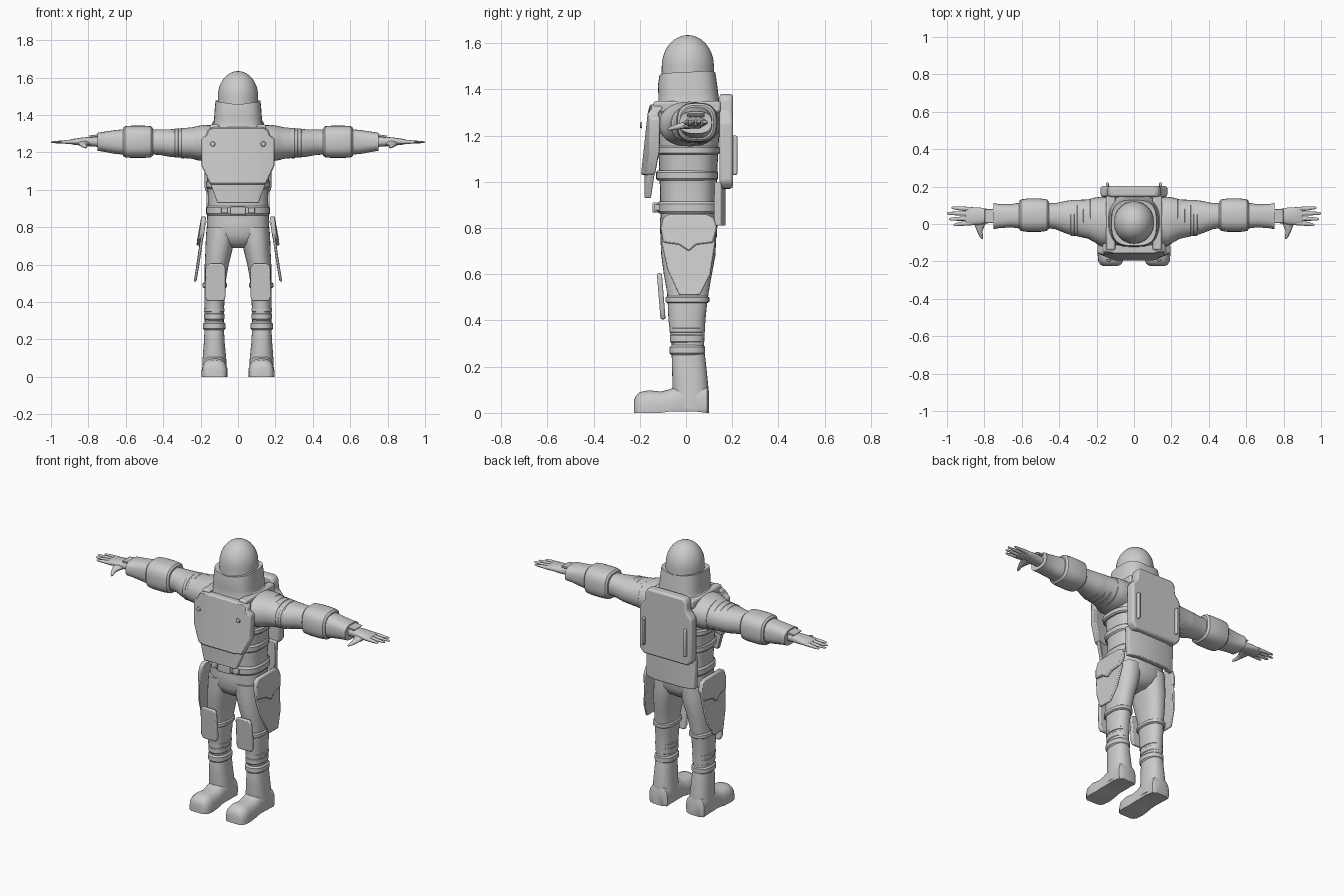
import bpy, bmesh, math
from mathutils import Vector

grey = bpy.data.materials.new("light grey")
grey.diffuse_color = (0.6, 0.6, 0.6, 1)


def finish(name, bm, mirror=False, bevel=0.0, angle=35):
    bmesh.ops.recalc_face_normals(bm, faces=bm.faces)
    me = bpy.data.meshes.new(name)
    bm.to_mesh(me)
    bm.free()
    me.materials.append(grey)
    ob = bpy.data.objects.new(name, me)
    bpy.context.collection.objects.link(ob)
    if bevel:
        b = ob.modifiers.new("bevel", 'BEVEL')
        b.width, b.segments, b.limit_method = bevel, 2, 'ANGLE'
    if mirror:
        ob.modifiers.new("mirror", 'MIRROR').use_mirror_merge = False
    bpy.ops.object.select_all(action='DESELECT')
    ob.select_set(True)
    bpy.context.view_layer.objects.active = ob
    bpy.ops.object.shade_smooth_by_angle(angle=math.radians(angle))
    return ob


def loft(name, axis, sections, e=2.0, mirror=False, n=32, fn=None, cap=True):
    """Skin rounded sections (t, centre u, centre v, radius u, radius v)."""
    bm, rings = bmesh.new(), []
    for t, cu, cv, ru, rv in sections:
        ring = []
        for i in range(n):
            a = 2 * math.pi * i / n
            c, s = math.cos(a), math.sin(a)
            u = cu + ru * math.copysign(abs(c) ** (2 / e), c)
            v = cv + rv * math.copysign(abs(s) ** (2 / e), s)
            p = Vector({'x': (t, u, v), 'y': (u, t, v), 'z': (u, v, t)}[axis])
            ring.append(bm.verts.new(fn(p) if fn else p))
        rings.append(ring)
    for a, b in zip(rings, rings[1:]):
        for i in range(n):
            bm.faces.new((a[i], a[(i + 1) % n], b[(i + 1) % n], b[i]))
    if cap:
        bm.faces.new(rings[0])
        bm.faces.new(rings[-1])
    return finish(name, bm, mirror)


def plate(name, outline, a, b, plane='xz', mirror=False, bevel=0.008, fold=None, fn=None):
    """Extrude an outline between depths a and b; fold = (|x| line, slope)."""
    bm = bmesh.new()
    place = (lambda u, v, d: (u, d, v)) if plane == 'xz' else (lambda u, v, d: (d, u, v))
    f = bm.faces.new([bm.verts.new(place(u, v, a)) for u, v in outline])
    ex = bmesh.ops.extrude_face_region(bm, geom=[f])
    off = Vector(place(0, 0, b - a))
    for v in ex['geom']:
        if isinstance(v, bmesh.types.BMVert):
            v.co += off
    if fold:
        for s in (-1, 1):
            bmesh.ops.bisect_plane(bm, geom=bm.verts[:] + bm.edges[:] + bm.faces[:],
                                   plane_co=(s * fold[0], 0, 0), plane_no=(1, 0, 0))
        for v in bm.verts:
            v.co.y += fold[1] * max(0, abs(v.co.x) - fold[0])
    if fn:
        for v in bm.verts:
            v.co = fn(v.co)
    return finish(name, bm, mirror, bevel, 30)


def sym(pts):
    return pts + [(-x, z) for x, z in reversed(pts)]


def band(name, z0, z1, cx, cy, rx, ry, e=2.4, mirror=False):
    h, g = z1 - z0, 0.008
    loft(name, 'z', [(z0, cx, cy, rx - g, ry - g), (z0 + h * .2, cx, cy, rx, ry),
                     (z0 + h * .8, cx, cy, rx, ry), (z1, cx, cy, rx - g, ry - g)], e, mirror)


# Torso with mantle, padded rolls and belt
loft("torso", 'z', [(.80, 0, .01, .165, .118), (.88, 0, .01, .162, .122), (.95, 0, .01, .16, .122),
                    (1.05, 0, .01, .165, .126), (1.15, 0, .01, .175, .13), (1.24, 0, .012, .185, .136),
                    (1.30, 0, .014, .178, .132), (1.335, 0, .016, .155, .125),
                    (1.36, 0, .016, .125, .118)], 2.8, n=48)
band("chest_roll", 1.118, 1.155, 0, .008, .19, .138, 2.8)
band("middle_roll", 1.005, 1.05, 0, .004, .172, .134, 2.8)
band("belt", .862, .915, 0, .012, .17, .136, 2.8)
plate("buckle", sym([(.04, .868), (.04, .91)]), -.145, -.12, bevel=.004)
plate("belt_pouch", [(.055, .875), (.09, .875), (.09, .905), (.055, .905)], -.137, -.11,
      mirror=True, bevel=.004)

# Collar and helmet
def brow(p):
    p.z += .13 * min(abs(p.x), .1) - .013 + .05 * p.y if p.z > 1.43 else 0
    return p


loft("collar", 'z', [(1.31, 0, .012, .15, .14), (1.345, 0, .012, .132, .132), (1.38, 0, .01, .128, .13),
                     (1.44, 0, .006, .124, .127), (1.475, 0, .006, .12, .122),
                     (1.472, 0, .006, .106, .108)], 3, n=48, fn=brow)
dome = [(1.40, 0, .008, .108, .115), (1.50, 0, .008, .108, .113)]
for i in range(1, 10):
    a = math.pi / 2 * i / 9.15
    dome.append((1.50 + .135 * math.sin(a), 0, .008, .108 * math.cos(a), .113 * math.cos(a)))
loft("helmet", 'z', dome, n=40)

# Chest plates with rivets
plate("chest_plate", sym([(.15, 1.03), (.195, 1.13), (.195, 1.275), (.17, 1.295), (.165, 1.32),
                          (.135, 1.335)]), -.195, -.15, fold=(.105, .42),
      fn=lambda p: Vector((p.x, p.y + .75 * max(0, p.z - 1.285), p.z)))
plate("stomach_plate", sym([(.11, .93), (.15, 1.04)]), -.18, -.152, fold=(.105, .42), bevel=.005)
loft("rivet", 'y', [(-.19, .135, 1.245, .014, .014), (-.198, .135, 1.245, .012, .012),
                    (-.2, .135, 1.245, .006, .006)], mirror=True, n=16)
plate("shoulder_strap", [(.10, 1.30), (.15, 1.30), (.15, 1.35), (.10, 1.35)], -.14, .15,
      mirror=True, bevel=.01)

# Back plates and grab bars
plate("back_plate", sym([(.15, .97), (.178, 1.0), (.178, 1.26), (.145, 1.30), (.14, 1.36), (.12, 1.38)]),
      .145, .203, bevel=.012)
plate("lower_back_plate", sym([(.165, .81), (.17, 1.0)]), .14, .172, fold=(.1, -.3), bevel=.005)
plate("grab_bar", [(.135, 1.03), (.15, 1.03), (.15, 1.2), (.135, 1.2)], .195, .222, mirror=True, bevel=.006)

# Arms: shoulder, sleeve rolls, elbow, gauntlet, cuff
loft("arm", 'x', [(.12, .012, 1.25, .13, .095), (.18, .015, 1.25, .13, .097), (.215, .022, 1.25, .118, .092),
                  (.245, .026, 1.25, .105, .084), (.33, .034, 1.25, .094, .076), (.36, .036, 1.25, .088, .074),
                  (.42, .042, 1.255, .07, .068), (.47, .045, 1.255, .066, .066)], 2.2, True)
for i, (x, r) in enumerate([(.225, .088), (.262, .083), (.295, .081), (.328, .078)]):
    loft("sleeve_roll_%d" % i, 'x', [(x - .016, .03, 1.25, r * 1.1, r - .008), (x - .008, .03, 1.25, r * 1.2, r),
                                     (x + .008, .03, 1.25, r * 1.2, r),
                                     (x + .016, .03, 1.25, r * 1.1, r - .008)], 2.2, True)
loft("gauntlet", 'x', [(.455, .047, 1.257, .073, .074), (.465, .047, 1.257, .084, .083),
                       (.50, .047, 1.257, .089, .086), (.57, .047, 1.257, .089, .086),
                       (.605, .047, 1.257, .084, .083), (.615, .047, 1.257, .073, .074)], 2.7, True)
loft("forearm", 'x', [(.60, .045, 1.256, .07, .069), (.66, .044, 1.256, .062, .063), (.72, .042, 1.257, .064, .053),
                      (.752, .042, 1.257, .07, .048), (.75, .042, 1.257, .058, .036)], 2.6, True)
plate("wrist_guard", [(.70, 1.302), (.70, 1.288), (.79, 1.28), (.80, 1.29)], .005, .08, mirror=True, bevel=.003)

# Hands: palm, four fingers, thumb
loft("palm", 'x', [(.73, .042, 1.257, .036, .028), (.78, .042, 1.258, .038, .026), (.83, .042, 1.258, .047, .022),
                   (.885, .042, 1.257, .048, .015), (.90, .042, 1.257, .044, .01)], 2.4, True, 20)
for i, (y0, y1, tip) in enumerate([(.005, -.004, .965), (.03, .026, .99), (.055, .057, 1.0), (.079, .087, .975)]):
    loft("finger_%d" % i, 'x', [(.87, y0, 1.257, .012, .013), (.93, (y0 + y1) / 2, 1.256, .011, .009),
                                (tip - .01, y1, 1.255, .008, .005), (tip, y1, 1.255, .003, .002)], 2, True, 12)
loft("thumb", 'y', [(.03, .82, 1.25, .04, .02), (-.005, .825, 1.245, .028, .016), (-.04, .825, 1.238, .014, .012),
                    (-.07, .815, 1.23, .009, .008), (-.08, .81, 1.227, .003, .003)], 2, True, 12)

# Trousers: pelvis and legs
loft("pelvis", 'z', [(.69, 0, .01, .055, .06), (.715, 0, .01, .11, .10), (.76, 0, .011, .16, .122),
                     (.83, 0, .012, .168, .125), (.87, 0, .012, .16, .12)], 2.4, n=48)
loft("leg", 'z', [(.22, .128, .01, .05, .07), (.30, .127, .008, .051, .07), (.40, .126, .004, .053, .08),
                  (.47, .124, .006, .056, .085), (.52, .121, .008, .057, .09), (.60, .114, .008, .064, .104),
                  (.68, .102, .01, .072, .117), (.74, .094, .01, .078, .12), (.80, .088, .01, .08, .12)], 2.3, True)
band("knee_strap", .475, .505, .124, .006, .066, .095, 2.4, True)
band("upper_calf_roll", .345, .37, .127, .005, .056, .076, 2.3, True)
band("calf_roll", .30, .345, .127, .005, .054, .074, 2.3, True)
band("ankle_roll", .25, .293, .127, .006, .06, .077, 2.3, True)


# Knee pads, tilted slightly
plate("knee_pad", [(.075, .405), (.165, .405), (.178, .43), (.172, .59), (.16, .605), (.08, .605), (.068, .59),
                   (.066, .43)], -.112, -.09, mirror=True, bevel=.007,
      fn=lambda p: Vector((p.x, p.y - .08 * (p.z - .4) + .002, p.z)))


# Hip guards, leaning outward toward the bottom
def lean(p):
    return Vector((p.x + .13 * (.86 - p.z) - .6 * (p.y - .012) ** 2, p.y, p.z))


plate("hip_guard", [(-.03, .51), (.06, .51), (.105, .60), (.125, .73), (.125, .82), (-.10, .82), (-.105, .73),
                    (-.08, .62)], .178, .192, 'yz', True, .005, fn=lean)
plate("hip_guard_flap", [(.012, .70), (.045, .728), (.118, .737), (.135, .80), (.12, .845), (.09, .858), (-.075, .858),
                         (-.098, .845), (-.11, .80), (-.098, .737), (-.03, .728)],
      .176, .202, 'yz', True, .007, fn=lean)

# Boots: shaft and foot
loft("boot_shaft", 'z', [(.02, .125, .025, .066, .075), (.10, .126, .02, .063, .078), (.18, .127, .015, .056, .075),
                         (.25, .127, .01, .052, .072), (.27, .127, .01, .05, .068)], 2.4, True)


def sole(p):
    p.z = max(p.z, .006 if -.09 < p.y < .04 else 0)
    return p


loft("boot_foot", 'y', [(.10, .126, .04, .045, .05), (.09, .126, .04, .062, .075), (.04, .126, .04, .064, .095),
                        (-.03, .125, .035, .062, .085), (-.07, .125, .02, .063, .082), (-.11, .125, .01, .066, .082),
                        (-.16, .125, .01, .07, .088), (-.20, .125, .01, .066, .08), (-.217, .125, .01, .055, .064),
                        (-.225, .125, .01, .04, .045)], 2.7, True, 40, fn=sole)
